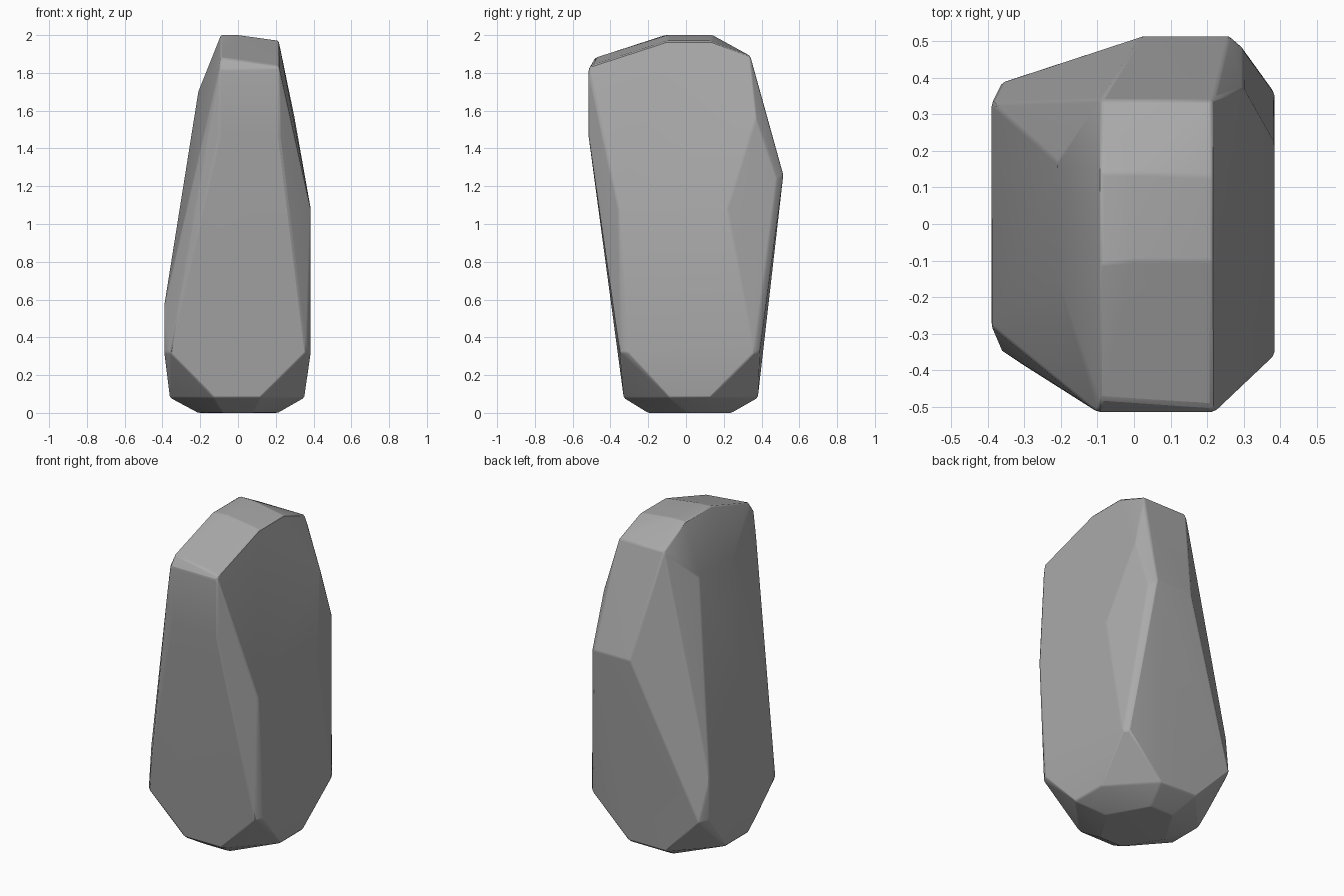
import bpy, bmesh, math

cube = bpy.data.objects.get("Cube")
if cube:
    bpy.data.objects.remove(cube, do_unlink=True)


def stone_material(name, value):
    mat = bpy.data.materials.new(name)
    mat.use_nodes = True
    color = (value, value, value, 1)
    mat.diffuse_color = color
    mat.node_tree.nodes["Principled BSDF"].inputs["Base Color"].default_value = color
    return mat


corners = []


def span_x(x0, x1, y, z):
    """Edge running left to right."""
    corners.extend([(x0, y, z), (x1, y, z)])


def span_y(x, y0, y1, z):
    """Edge running front to back."""
    corners.extend([(x, y0, z), (x, y1, z)])


# Underside and the chamfered foot
span_x(-.21, .21, .01, 0)
span_x(-.08, .08, -.2, 0)
span_x(-.08, .08, .24, 0)
span_x(-.13, .12, -.33, .08)
span_x(-.13, .12, .38, .08)
span_y(-.36, -.09, .13, .08)
span_y(.35, -.09, .13, .08)

# Shoulders above the foot
span_x(-.36, .36, -.35, .32)
span_x(-.36, .36, .39, .32)
span_y(-.39, -.28, .33, .32)
span_y(.385, -.31, .36, .32)

# Flanks
span_y(-.39, -.28, .33, .57)
span_y(.385, -.36, .22, 1.08)
span_y(-.21, -.15, .17, 1.7)

# Overhanging front and bulging back
span_x(-.1, .22, -.515, 1.46)
span_x(-.1, .22, -.515, 1.82)
span_x(.02, .26, .515, 1.26)
corners.extend([(.3, .48, 1.24), (.3, .37, 1.56)])

# Sloping crown
corners.extend([(-.09, -.48, 1.88), (.215, -.5, 1.84)])
span_y(-.09, -.11, .14, 2)
span_y(0, -.1, .14, 2)
span_y(.215, -.1, .13, 1.97)
span_x(-.09, .215, .34, 1.89)

# Wrap the corners into one closed boulder
bm = bmesh.new()
for co in corners:
    bm.verts.new(co)
hull = bmesh.ops.convex_hull(bm, input=bm.verts)
loose = {v for v in hull["geom_interior"] + hull["geom_unused"]
         if isinstance(v, bmesh.types.BMVert) and v.is_valid and not v.link_faces}
bmesh.ops.delete(bm, geom=list(loose), context="VERTS")
bmesh.ops.dissolve_limit(bm, angle_limit=math.radians(4), verts=bm.verts, edges=bm.edges)
bmesh.ops.recalc_face_normals(bm, faces=bm.faces)

mesh = bpy.data.meshes.new("boulder")
bm.to_mesh(mesh)
bm.free()
mesh.materials.append(stone_material("grey stone", .4))
boulder = bpy.data.objects.new("boulder", mesh)
bpy.context.collection.objects.link(boulder)

# Softly worn edges
bpy.context.view_layer.objects.active = boulder
boulder.select_set(True)
bpy.ops.object.shade_smooth_by_angle(angle=math.radians(30))
bevel = boulder.modifiers.new("worn edges", "BEVEL")
bevel.width = .008
bevel.segments = 1
bevel.limit_method = "ANGLE"
bevel.angle_limit = math.radians(15)
weighted = boulder.modifiers.new("flat facets", "WEIGHTED_NORMAL")
weighted.keep_sharp = True
